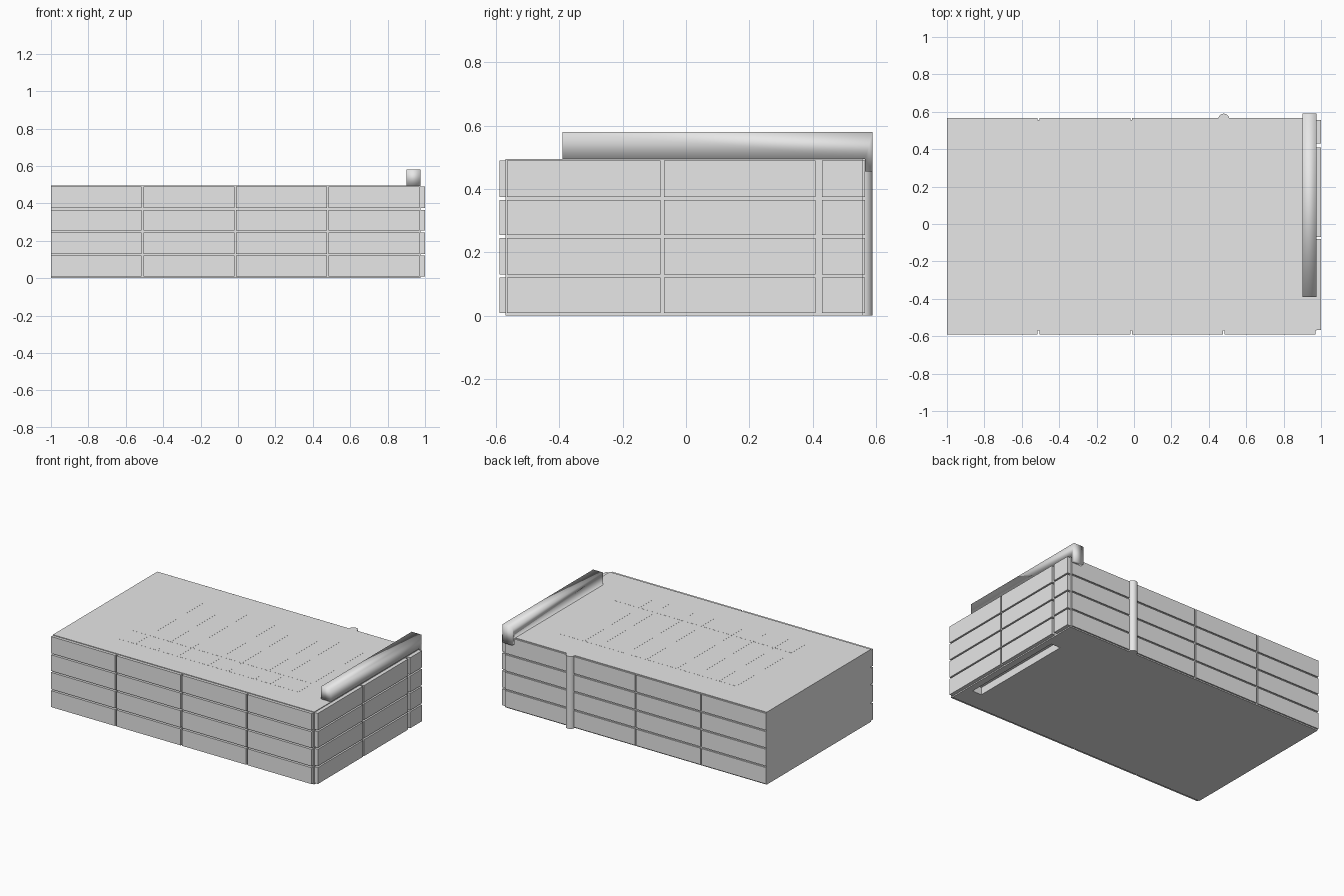
import bpy, bmesh
from math import radians

cube = bpy.data.objects.get("Cube")
if cube:
    bpy.data.objects.remove(cube, do_unlink=True)

grey = bpy.data.materials.new("light_grey")
grey.use_nodes = True
GREY = (0.8, 0.8, 0.8, 1)
grey.diffuse_color = GREY
next(n for n in grey.node_tree.nodes if n.type == 'BSDF_PRINCIPLED').inputs["Base Color"].default_value = GREY


def finish(name, bm):
    bmesh.ops.recalc_face_normals(bm, faces=bm.faces)
    mesh = bpy.data.meshes.new(name)
    bm.to_mesh(mesh)
    bm.free()
    mesh.materials.append(grey)
    ob = bpy.data.objects.new(name, mesh)
    bpy.context.collection.objects.link(ob)
    return ob


def add_box(bm, xs, ys, zs):
    verts = bmesh.ops.create_cube(bm, size=1)["verts"]
    for v in verts:
        for i, (lo, hi) in enumerate((xs, ys, zs)):
            v.co[i] = hi if v.co[i] > 0 else lo


def boxes(name, items):
    bm = bmesh.new()
    for item in items:
        add_box(bm, *item)
    return finish(name, bm)


def spans(cuts, gap):
    # Stretches between neighbouring cuts, with a joint left between them
    return [(a + gap / 2, b - gap / 2) for a, b in zip(cuts, cuts[1:])]


HEIGHT = 0.495
X0, X1 = -1.0, 0.975
FRONT, BACK = -0.57, 0.557

# Main block with a shallow slot in its underside
core = boxes("main_block", [((X0, X1), (FRONT, BACK), (0, HEIGHT))])
cutter = boxes("slot_cutter", [((0.86, 0.93), (-0.43, 0.32), (-0.1, 0.05))])
cutter.hide_render = True
cutter.hide_set(True)
slot = core.modifiers.new("slot", 'BOOLEAN')
slot.operation = 'DIFFERENCE'
slot.solver = 'EXACT'
slot.object = cutter

# Wall panels in four rows, with open joints
rows = spans([0.003, 0.125, 0.25, 0.37, HEIGHT], 0.01)
columns = spans([X0 - 0.005, -0.51, -0.015, 0.48, X1], 0.01)
boxes("front_panels", [(c, (-0.59, FRONT), r) for c in columns for r in rows])
boxes("back_panels", [(c, (BACK, 0.566), r) for c in columns for r in rows])
side_columns = spans([-0.572, -0.075, 0.415], 0.012) + [(0.43, 0.557)]
boxes("side_panels", [((X1, 1.0), c, r) for c in side_columns for r in rows])

# Flush roof plates
roof_rows = spans([-0.39, -0.24, 0.355], 0.004)
roof_columns = spans([-0.63, -0.5, -0.34, -0.18, 0.05, 0.2, 0.4, 0.52, 0.73], 0.004)
boxes("roof_plates", [(c, r, (HEIGHT - 0.002, HEIGHT + 0.0005))
                      for c in roof_columns for r in roof_rows])

# Roof duct with its end turned down over the back edge
profile = [(-0.39, HEIGHT), (-0.39, 0.58), (0.59, 0.58), (0.59, 0.455),
           (0.566, 0.455), (0.566, HEIGHT)]
bm = bmesh.new()
face = bm.faces.new([bm.verts.new((0.9, y, z)) for y, z in profile])
out = bmesh.ops.extrude_face_region(bm, geom=[face])["geom"]
bmesh.ops.translate(bm, vec=(0.075, 0, 0),
                    verts=[g for g in out if isinstance(g, bmesh.types.BMVert)])
duct = finish("roof_duct", bm)
duct.data.shade_smooth()

# Drainpipe on the back wall
bm = bmesh.new()
bmesh.ops.create_cone(bm, cap_ends=True, segments=24, radius1=0.03, radius2=0.03, depth=HEIGHT)
bmesh.ops.translate(bm, vec=(0.48, 0.56, HEIGHT / 2), verts=bm.verts)
pipe = finish("drainpipe", bm)
bpy.ops.object.select_all(action='DESELECT')
pipe.select_set(True)
bpy.context.view_layer.objects.active = pipe
bpy.ops.object.shade_smooth_by_angle(angle=radians(40))
